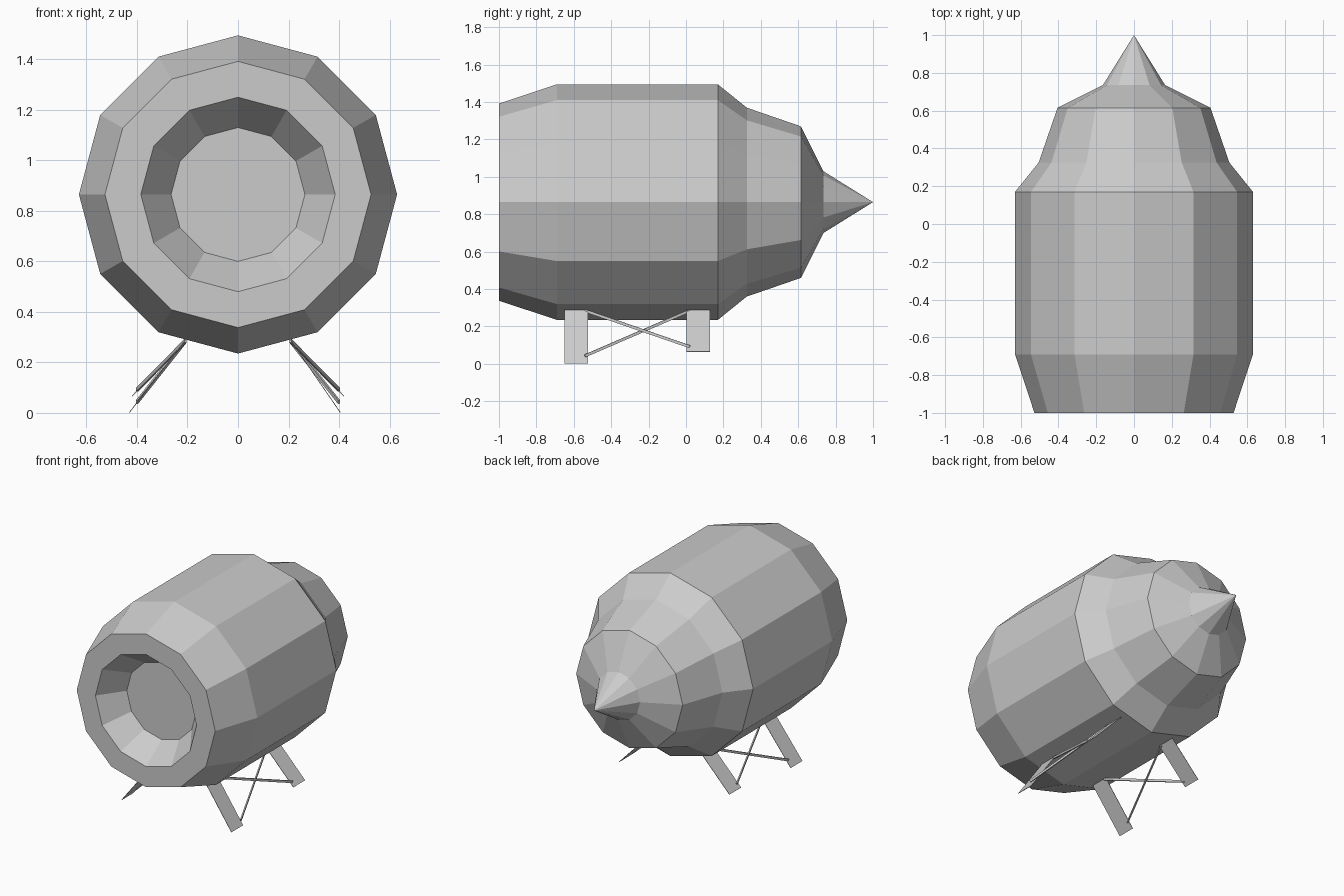
import bpy, bmesh, math
from mathutils import Vector

cube = bpy.data.objects.get("Cube")
if cube:
    bpy.data.objects.remove(cube, do_unlink=True)

SIDES = 12
AXIS_Z = 0.865

grey = bpy.data.materials.new("light_grey_metal")
grey.use_nodes = True
grey.diffuse_color = (0.6, 0.6, 0.6, 1)
grey.node_tree.nodes["Principled BSDF"].inputs["Base Color"].default_value = (0.6, 0.6, 0.6, 1)


def finish(bm, name):
    bmesh.ops.recalc_face_normals(bm, faces=bm.faces)
    mesh = bpy.data.meshes.new(name)
    bm.to_mesh(mesh)
    bm.free()
    mesh.materials.append(grey)
    obj = bpy.data.objects.new(name, mesh)
    bpy.context.collection.objects.link(obj)
    return obj


def lathe(name, profile, tip_y):
    """Faceted shell around the y axis, capped at the start, pointed at the end."""
    bm = bmesh.new()
    rings = []
    for y, r in profile:
        angles = [2 * math.pi * i / SIDES for i in range(SIDES)]
        rings.append([bm.verts.new((r * math.cos(a), y, AXIS_Z + r * math.sin(a))) for a in angles])
    bm.faces.new(rings[0])
    for a, b in zip(rings, rings[1:]):
        for i in range(SIDES):
            j = (i + 1) % SIDES
            bm.faces.new((a[i], a[j], b[j], b[i]))
    tip = bm.verts.new((0, tip_y, AXIS_Z))
    for i in range(SIDES):
        bm.faces.new((rings[-1][i], rings[-1][(i + 1) % SIDES], tip))
    return finish(bm, name)


def bar(name, start, end, across, width, thick):
    """Box running from start to end, with its width along 'across'."""
    start, end = Vector(start), Vector(end)
    along = (end - start).normalized()
    normal = along.cross(Vector(across)).normalized() * thick / 2
    side = normal.cross(along).normalized() * width / 2
    bm = bmesh.new()
    loops = [[bm.verts.new(p + side * s + normal * n)
              for s, n in ((-1, -1), (1, -1), (1, 1), (-1, 1))] for p in (start, end)]
    for loop in loops:
        bm.faces.new(loop)
    for i in range(4):
        j = (i + 1) % 4
        bm.faces.new((loops[0][i], loops[0][j], loops[1][j], loops[1][i]))
    return finish(bm, name)


# Engine housing: recessed intake, lip, barrel, stepped tail and tail cone
lathe("engine_housing", [
    (-0.83, 0.265), (-1.0, 0.385), (-1.0, 0.527), (-0.69, 0.63), (0.17, 0.63),
    (0.325, 0.505), (0.615, 0.405), (0.735, 0.165)], 1.0)

# Stand: two splayed plates and a crossed pair of braces on each side
for side, s, foot in (("left", 1, 0.405), ("right", -1, 0.43)):
    top = s * 0.208
    bar(side + "_front_leg", (top, -0.587, 0.288), (s * foot, -0.587, 0.002), (0, 1, 0), 0.127, 0.003)
    bar(side + "_rear_leg", (top, 0.065, 0.288), (s * 0.42, 0.065, 0.066), (0, 1, 0), 0.127, 0.003)
    bar(side + "_falling_brace", (top, -0.54, 0.285), (s * 0.4, 0.02, 0.092), (0, 0, 1), 0.015, 0.008)
    bar(side + "_rising_brace", (s * 0.4, -0.54, 0.043), (top, 0.02, 0.285), (0, 0, 1), 0.015, 0.008)
